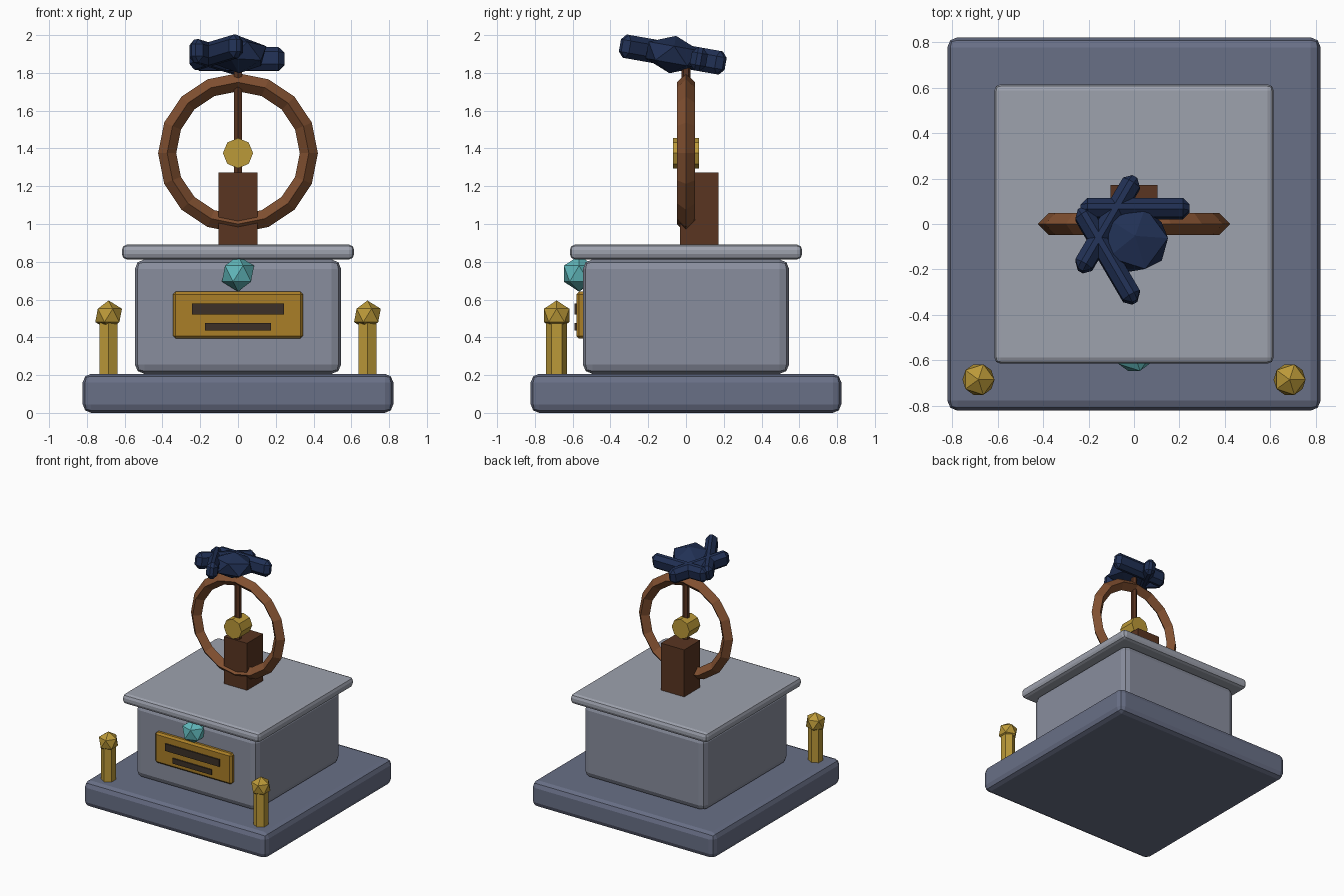
import bpy
from math import radians, sin, cos
from mathutils import Matrix, Vector

if "Cube" in bpy.data.objects:
    bpy.data.objects.remove(bpy.data.objects["Cube"])


def mat(name, r, g, b):
    m = bpy.data.materials.new(name)
    m.diffuse_color = (r, g, b, 1)
    m.use_nodes = True
    m.node_tree.nodes["Principled BSDF"].inputs["Base Color"].default_value = m.diffuse_color
    return m


SLATE = mat("slate", 0.14, 0.16, 0.24)
STONE = mat("stone", 0.25, 0.27, 0.34)
PALE = mat("pale_stone", 0.34, 0.36, 0.42)
BRASS = mat("brass", 0.50, 0.32, 0.04)
PLATE = mat("plate_brass", 0.40, 0.21, 0.02)
DARK = mat("dark_bronze", 0.045, 0.03, 0.02)
WOOD = mat("wood", 0.22, 0.08, 0.03)
DARK_WOOD = mat("dark_wood", 0.10, 0.035, 0.015)
TEAL = mat("teal", 0.12, 0.48, 0.50)
NAVY = mat("navy", 0.015, 0.03, 0.09)


def finish(name, m):
    o = bpy.context.object
    o.name = name
    o.data.materials.append(m)
    return o


def box(name, size, loc, m, bevel=0, segments=1):
    bpy.ops.mesh.primitive_cube_add(size=1)
    o = finish(name, m)
    o.data.transform(Matrix.Diagonal((*size, 1)))
    o.location = loc
    if bevel:
        b = o.modifiers.new("bevel", 'BEVEL')
        b.width, b.segments = bevel, segments
    return o


def rod(name, sides, r, depth, loc, m, rot=(0, 0, 0)):
    bpy.ops.mesh.primitive_cylinder_add(vertices=sides, radius=r, depth=depth,
                                        location=loc, rotation=rot)
    return finish(name, m)


def ball(name, r, loc, m, scale=(1, 1, 1)):
    bpy.ops.mesh.primitive_ico_sphere_add(subdivisions=1, radius=r, location=loc)
    o = finish(name, m)
    o.scale = scale
    return o


# Pedestal
box("base_slab", (1.644, 1.644, 0.207), (0, 0, 0.1035), SLATE, 0.045, 2)
box("pedestal_body", (1.092, 1.092, 0.605), (0, 0, 0.5095), STONE, 0.05, 2)
box("pedestal_cap", (1.23, 1.23, 0.079), (0, 0, 0.8515), PALE, 0.028, 2)

# Plaque with two plain bars, and gem
box("plaque", (0.69, 0.06, 0.249), (0, -0.551, 0.5175), PLATE, 0.015, 1)
box("plaque_bar_upper", (0.488, 0.03, 0.058), (0, -0.576, 0.549), DARK)
box("plaque_bar_lower", (0.35, 0.03, 0.042), (0, -0.576, 0.456), DARK)
ball("gem", 0.095, (0, -0.566, 0.737), TEAL)

# Front posts with finials
for side, x in (("left", -0.685), ("right", 0.685)):
    rod("post_" + side, 6, 0.055, 0.32, (x, -0.685, 0.36), BRASS)
    ball("finial_" + side, 0.079, (x, -0.685, 0.516), BRASS)

# Wheel, hub, spoke and support block
box("support_block", (0.208, 0.205, 0.39), (0, 0.07, 1.078), DARK_WOOD)
bpy.ops.mesh.primitive_torus_add(major_segments=16, minor_segments=4,
                                 major_radius=0.375, minor_radius=0.048,
                                 location=(0, 0, 1.375), rotation=(radians(90), 0, 0))
finish("wheel_rim", WOOD)
rod("wheel_spoke", 6, 0.025, 0.83, (0, 0, 1.415), DARK_WOOD)
rod("wheel_hub", 8, 0.08, 0.138, (0, 0, 1.375), BRASS, (radians(90), 0, 0))

# Tilted hat: flattened crown and three brim rolls
hat = Vector((0.005, -0.07, 1.897))
tilt = Matrix.Rotation(radians(-10), 4, 'X')
crown = ball("hat_crown", 0.162, (0, 0, 0), NAVY)
crown.matrix_world = Matrix.Translation(hat) @ tilt @ Matrix.Diagonal((1, 1, 0.62, 1))
for i in range(3):
    a = radians(60 * i)
    roll = box("hat_brim_%d" % (i + 1), (0.48, 0.085, 0.125), (0, 0, 0), NAVY, 0.03, 1)
    roll.matrix_world = (Matrix.Translation(hat) @ tilt
                         @ Matrix.Translation((-0.14 * sin(a), 0.14 * cos(a), 0))
                         @ Matrix.Rotation(a, 4, 'Z'))
